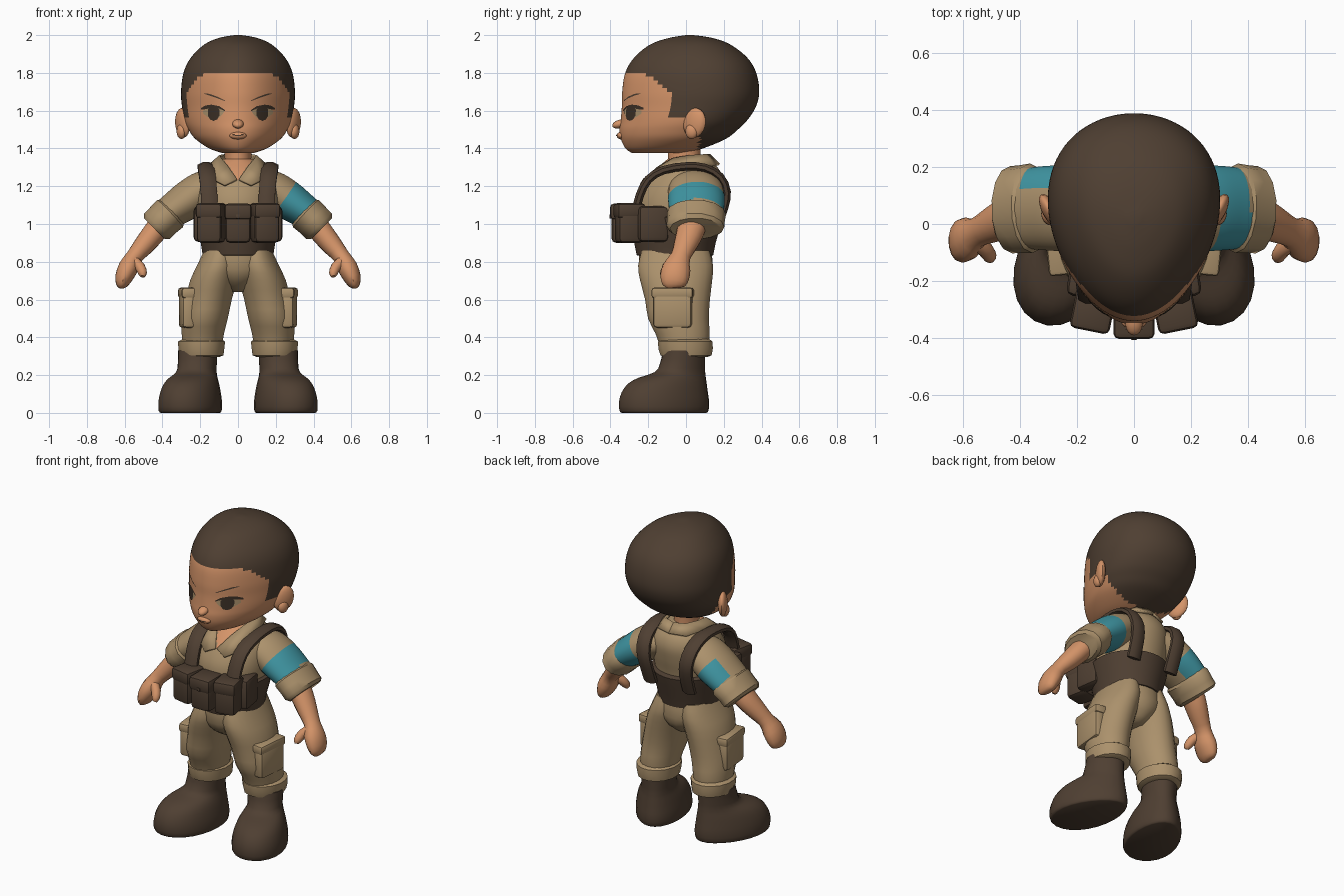
import bpy, bmesh, math
from mathutils import Vector, Matrix
from mathutils.bvhtree import BVHTree

if "Cube" in bpy.data.objects:
    bpy.data.objects.remove(bpy.data.objects["Cube"])


def material(name, rgb):
    m = bpy.data.materials.new(name)
    m.diffuse_color = (*rgb, 1)
    m.use_nodes = True
    m.node_tree.nodes["Principled BSDF"].inputs["Base Color"].default_value = m.diffuse_color
    return m


SKIN = material("skin", (0.66, 0.295, 0.14))
BROWN = material("dark_brown", (0.078, 0.050, 0.032))
KHAKI = material("khaki", (0.41, 0.285, 0.15))
TEAL = material("teal", (0.05, 0.30, 0.36))
INK = material("eye_brown", (0.045, 0.030, 0.020))


def finish(name, bm, mats, rule=None):
    bmesh.ops.recalc_face_normals(bm, faces=bm.faces[:])
    if rule:
        for f in bm.faces:
            f.material_index = rule(f.calc_center_median())
    me = bpy.data.meshes.new(name)
    bm.to_mesh(me)
    bm.free()
    for m in mats:
        me.materials.append(m)
    ob = bpy.data.objects.new(name, me)
    bpy.context.collection.objects.link(ob)
    return ob


def sides(name, pair):
    return [("left_" + name, 1), ("right_" + name, -1)] if pair else [(name, 1)]


def smooth_rows(rows, sub):
    """Catmull-Rom interpolation through rows of numbers."""
    out, n = [], len(rows)
    for i in range(n - 1):
        p0, p1, p2, p3 = (rows[max(i - 1, 0)], rows[i], rows[i + 1], rows[min(i + 2, n - 1)])
        for k in range(sub):
            t = k / sub
            out.append([0.5 * (2 * b + (c - a) * t + (2 * a - 5 * b + 4 * c - d) * t * t
                               + (3 * b - a - 3 * c + d) * t ** 3)
                        for a, b, c, d in zip(p0, p1, p2, p3)])
    return out + [list(rows[-1])]


def loft(name, rows, mats, seg=24, sub=2, flat=True, ref=(0, 1, 0), turn=0, egg=0,
         rule=None, pair=False):
    """Skin over ellipses (x, y, z, ru, rv), level or square to their path."""
    rows = smooth_rows(rows, sub)
    pts = [Vector(r[:3]) for r in rows]
    obs = []
    for nm, sx in sides(name, pair):
        bm, rings = bmesh.new(), []
        for i, r in enumerate(rows):
            if flat:
                u = Vector((math.cos(turn), math.sin(turn), 0))
                v = Vector((-math.sin(turn), math.cos(turn), 0))
            else:
                t = (pts[min(i + 1, len(pts) - 1)] - pts[max(i - 1, 0)]).normalized()
                v = Vector(ref)
                v = (v - t * v.dot(t)).normalized()
                u = t.cross(v)
            ring = []
            for k in range(seg):
                a = 2 * math.pi * (k + 0.5) / seg
                c, s = math.cos(a), math.sin(a)
                p = pts[i] + u * (r[3] * c * (1 + egg * s)) + v * (r[4] * s)
                ring.append(bm.verts.new((p.x * sx, p.y, p.z)))
            rings.append(ring)
        for a, b in zip(rings, rings[1:]):
            for k in range(seg):
                j = (k + 1) % seg
                bm.faces.new((a[k], a[j], b[j], b[k]))
        bm.faces.new(rings[0])
        bm.faces.new(rings[-1])
        obs.append(finish(nm, bm, mats, rule))
    return obs


def body(profile):
    """Rows of (z, half width, front y, back y) to loft rows."""
    return [(0, (f + b) / 2, z, w, (b - f) / 2) for z, w, f, b in profile]


def box(name, loc, size, mat, turn=0, bevel=0.02, pair=False):
    for nm, sx in sides(name, pair):
        bm = bmesh.new()
        bmesh.ops.create_cube(bm, size=1)
        bmesh.ops.scale(bm, vec=size, verts=bm.verts)
        bmesh.ops.bevel(bm, geom=bm.edges[:], offset=bevel, segments=2, profile=0.5, affect='EDGES')
        bm.transform(Matrix.Translation(loc) @ Matrix.Rotation(turn, 4, 'Z'))
        bmesh.ops.scale(bm, vec=(sx, 1, 1), verts=bm.verts)
        finish(nm, bm, [mat])


def ball(name, loc, size, mat, turn=0, tilt=0, pair=False):
    for nm, sx in sides(name, pair):
        bm = bmesh.new()
        bmesh.ops.create_uvsphere(bm, u_segments=16, v_segments=10, radius=1)
        bmesh.ops.scale(bm, vec=size, verts=bm.verts)
        bm.transform(Matrix.Translation(loc) @ Matrix.Rotation(turn, 4, 'Z') @ Matrix.Rotation(tilt, 4, 'X'))
        bmesh.ops.scale(bm, vec=(sx, 1, 1), verts=bm.verts)
        finish(nm, bm, [mat])


# Head, with cropped hair coloured by a hairline rule
def hairline(c):
    if c.z > 1.805 or c.y > 0.07:
        return 1
    return int(c.z > 1.56 and c.y > -0.085 - max(0, c.z - 1.69) * 1.2)


head = loft("head", body([
    (1.375, .08, -.285, .0), (1.40, .15, -.32, .09), (1.45, .222, -.345, .21), (1.50, .258, -.352, .275),
    (1.55, .28, -.346, .325), (1.62, .292, -.34, .37), (1.70, .297, -.338, .388), (1.80, .284, -.322, .372),
    (1.88, .246, -.275, .325), (1.95, .176, -.19, .235), (1.985, .10, -.09, .14), (2.0, .02, .0, .04)]),
    [SKIN, BROWN], seg=80, sub=5, egg=.18, rule=hairline)[0]
ball("ear", (.293, .045, 1.535), (.028, .066, .08), SKIN, turn=-.5, tilt=-.25, pair=True)
ball("ear_lobe", (.30, .03, 1.49), (.024, .035, .04), SKIN, turn=-.3, pair=True)
ball("nose", (0, -.35, 1.53), (.03, .042, .022), SKIN, tilt=.3)
ball("lips", (0, -.343, 1.468), (.045, .024, .02), SKIN)

# Painted face details, laid on the head surface
hb = bmesh.new()
hb.from_mesh(head.data)
surface = BVHTree.FromBMesh(hb)
hb.free()


def decal(name, strip, mat, lift=.004, pair=True):
    """Plate from columns (x, top z, bottom z)."""
    for nm, sx in sides(name, pair):
        bm, cols = bmesh.new(), []
        for x, *zs in strip:
            col = []
            for z in zs:
                hit = surface.ray_cast(Vector((x, -1, z)), Vector((0, 1, 0)))[0]
                col.append(bm.verts.new((x * sx, hit.y - lift, z)))
            cols.append(col)
        for a, b in zip(cols, cols[1:]):
            bm.faces.new((a[0], a[1], b[1], b[0]))
        ob = finish(nm, bm, [mat])
        if ob.data.polygons[0].normal.y > 0:
            ob.data.flip_normals()


decal("eye_white", [(.075, 1.60, 1.59), (.10, 1.612, 1.562), (.155, 1.615, 1.562), (.185, 1.60, 1.585)], KHAKI)
decal("iris", [(.098, 1.605, 1.575), (.11, 1.617, 1.553), (.13, 1.62, 1.546),
               (.148, 1.617, 1.553), (.16, 1.605, 1.575)], INK, .006)
decal("lash", [(.07, 1.604, 1.598), (.10, 1.624, 1.611), (.14, 1.632, 1.615), (.17, 1.628, 1.608),
               (.195, 1.615, 1.605)], INK, .007)
decal("brow", [(.07, 1.655, 1.651), (.11, 1.674, 1.666), (.15, 1.689, 1.680), (.18, 1.692, 1.689)], BROWN)
decal("mouth", [(-.03, 1.473, 1.469), (0, 1.472, 1.465), (.03, 1.473, 1.469)], BROWN, .022, pair=False)

# Neck and shirt, with an open skin-coloured neckline
loft("neck", [(0, -.005, 1.25, .078, .085), (0, -.01, 1.33, .07, .085), (0, -.01, 1.43, .075, .09)], [SKIN])
loft("shirt", body([
    (.86, .175, -.22, .13), (.95, .195, -.25, .15), (1.05, .21, -.265, .165), (1.14, .215, -.258, .185),
    (1.22, .205, -.22, .195), (1.28, .175, -.17, .18), (1.325, .12, -.12, .145), (1.345, .08, -.095, .115)]),
    [KHAKI, SKIN], seg=64, sub=5,
    rule=lambda c: int(c.y < 0 and abs(c.x) < (c.z - 1.23) * .68))

# Folded collar
for nm, sx in sides("collar", True):
    top = [(0, .125, 1.365), (.065, .1, 1.365), (.093, .02, 1.36), (.085, -.07, 1.345), (.05, -.145, 1.30),
           (.006, -.222, 1.235)]
    low = [(0, .175, 1.315), (.1, .14, 1.31), (.145, .02, 1.315), (.145, -.10, 1.285), (.13, -.195, 1.235),
           (.07, -.24, 1.205)]
    bm = bmesh.new()
    va, vb = [[bm.verts.new((x * sx, y, z)) for x, y, z in row] for row in (top, low)]
    for i in range(5):
        bm.faces.new((va[i], va[i + 1], vb[i + 1], vb[i]))
    ob = finish(nm, bm, [KHAKI])
    mod = ob.modifiers.new("thickness", 'SOLIDIFY')
    mod.thickness, mod.offset = .014, 0


# Sleeves: full armband on the left, only a rear patch on the right
def armband(c):
    d = .82 * abs(c.x) - .57 * c.z
    return int(-.447 < d < -.31 and (c.x > 0 or c.y > .13))


loft("sleeve", [(.10, .04, 1.20, .085, .13), (.18, .05, 1.182, .10, .145), (.26, .055, 1.13, .103, .15),
                (.34, .055, 1.075, .092, .145), (.40, .05, 1.03, .085, .135)],
     [KHAKI, TEAL], seg=32, sub=6, flat=False, rule=armband, pair=True)
loft("sleeve_cuff", [(.345, .055, 1.07, .085, .14), (.36, .055, 1.055, .102, .157), (.40, .052, 1.018, .098, .153),
                     (.43, .05, .988, .098, .153), (.443, .05, .975, .08, .135)],
     [KHAKI], seg=14, sub=1, flat=False, pair=True)

# Forearms and mitten hands
loft("forearm", [(.38, .04, 1.04, .06, .07), (.435, .025, .965, .063, .075), (.50, -.005, .885, .055, .062),
                 (.55, -.03, .825, .045, .053), (.58, -.05, .77, .054, .075), (.605, -.06, .715, .047, .076),
                 (.617, -.065, .675, .03, .06), (.62, -.065, .66, .012, .03)],
     [SKIN], seg=14, flat=False, pair=True)
loft("thumb", [(.56, -.06, .81, .03, .03), (.52, -.09, .775, .028, .028), (.505, -.115, .74, .024, .024),
               (.505, -.125, .722, .012, .012)], [SKIN], seg=10, flat=False, pair=True)

# Harness: waist band, shoulder straps, pouches with flaps
loft("waist_band", body([(.83, .17, -.235, .125), (.835, .188, -.262, .145), (.90, .198, -.275, .158),
                         (.97, .215, -.285, .178), (1.035, .226, -.29, .192), (1.045, .21, -.27, .17)]),
     [BROWN], seg=32, sub=1)
loft("shoulder_strap", [(.15, -.27, 1.05), (.153, -.25, 1.15), (.16, -.205, 1.235), (.168, -.12, 1.29),
                        (.17, .0, 1.32), (.168, .1, 1.315), (.163, .185, 1.265), (.152, .23, 1.18),
                        (.142, .215, 1.08), (.138, .175, .97)] and
     [(x, y, z, .024, .047) for x, y, z in
      [(.15, -.27, 1.05), (.153, -.245, 1.15), (.16, -.2, 1.235), (.168, -.12, 1.285), (.17, .0, 1.305),
       (.168, .1, 1.297), (.163, .18, 1.25), (.152, .215, 1.17), (.142, .2, 1.08), (.138, .16, .97)]],
     [BROWN], seg=8, flat=False, ref=(1, 0, 0), pair=True)
box("centre_pouch", (0, -.325, .995), (.135, .14, .19), BROWN, bevel=.025)
box("centre_flap", (0, -.325, 1.065), (.145, .155, .085), BROWN, bevel=.02)
box("front_pouch", (.143, -.30, .995), (.135, .14, .19), BROWN, turn=.2, bevel=.025, pair=True)
box("front_flap", (.143, -.30, 1.07), (.142, .152, .08), BROWN, turn=.2, bevel=.02, pair=True)
box("side_pouch", (.185, -.175, 1.0), (.085, .16, .19), BROWN, turn=.15, bevel=.025, pair=True)
box("pouch_button", (0, -.40, 1.04), (.022, .012, .022), BROWN, bevel=.004)

# Trousers with cargo pockets and rolled cuffs
loft("trouser_seat", body([(.64, .05, -.12, .06), (.69, .12, -.20, .12), (.76, .19, -.245, .145),
                           (.86, .18, -.25, .135)]), [KHAKI])
loft("trouser_leg", [(.09, -.055, .86, .09, .18), (.105, -.055, .78, .113, .20), (.13, -.052, .70, .125, .192),
                     (.155, -.045, .60, .123, .173), (.175, -.04, .50, .122, .162), (.186, -.018, .42, .113, .145),
                     (.19, -.008, .35, .105, .13)], [KHAKI], pair=True)
loft("trouser_cuff", [(.193, .0, .295, .095, .115), (.193, .0, .305, .118, .138), (.194, -.002, .34, .124, .147),
                      (.193, -.004, .378, .127, .147), (.19, -.006, .392, .10, .13)],
     [KHAKI], seg=16, sub=1, pair=True)
box("cargo_pocket", (.268, -.07, .545), (.075, .205, .19), KHAKI, turn=-.1, bevel=.02, pair=True)
box("cargo_flap", (.263, -.07, .635), (.09, .22, .055), KHAKI, turn=-.1, bevel=.014, pair=True)

# Boots, toes turned outward
boots = [(.0, -.11, .355, .145), (.012, -.122, .368, .155), (.06, -.125, .37, .156), (.11, -.118, .355, .148),
         (.155, -.112, .32, .135), (.185, -.108, .265, .12), (.205, -.106, .20, .108), (.235, -.104, .15, .10),
         (.33, -.105, .122, .104)]
loft("boot", [(.205 + .33 * (b + f) / 2, -.94 * (b + f) / 2, z, w, (f - b) / 2) for z, b, f, w in boots],
     [BROWN], sub=2, turn=.336, egg=-.13, pair=True)

# Soft shading that keeps folds crisp
for ob in bpy.context.scene.objects:
    ob.select_set(True)
bpy.context.view_layer.objects.active = head
bpy.ops.object.shade_smooth_by_angle(angle=math.radians(40))
